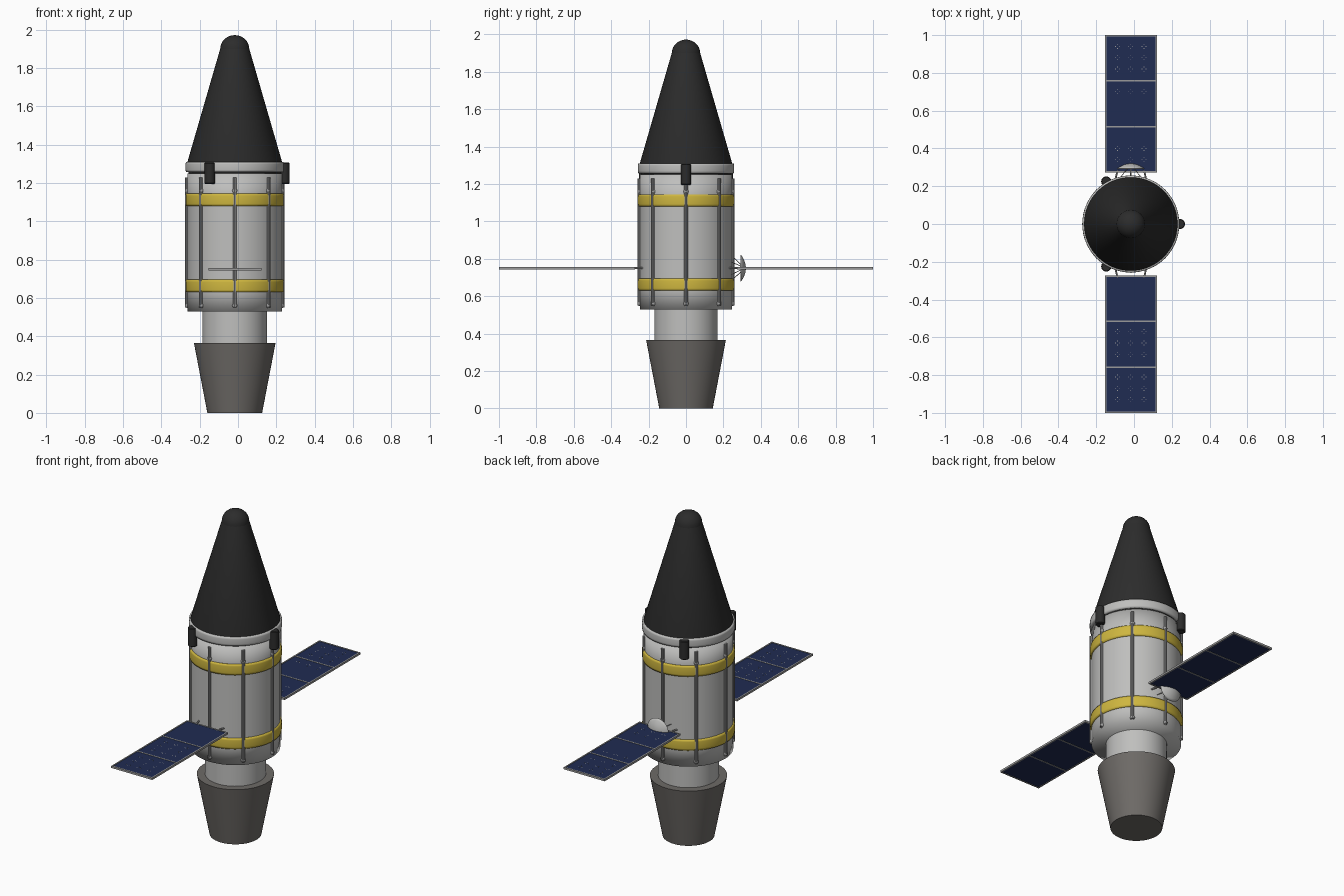
import bpy, bmesh, math
from mathutils import Matrix, Vector

CX = -0.017          # axis of the rocket body
PANEL_Z = 0.75

if "Cube" in bpy.data.objects:
    bpy.data.objects.remove(bpy.data.objects["Cube"], do_unlink=True)


def material(name, rgb, rough=0.6):
    m = bpy.data.materials.new(name)
    m.use_nodes = True
    m.diffuse_color = (*rgb, 1)
    node = m.node_tree.nodes["Principled BSDF"]
    node.inputs["Base Color"].default_value = (*rgb, 1)
    node.inputs["Roughness"].default_value = rough
    return m


BLACK = material("matte black", (0.025, 0.025, 0.025))
HULL = material("hull grey", (0.52, 0.52, 0.51))
GOLD = material("gold foil", (0.62, 0.47, 0.05))
NOZZLE = material("nozzle grey", (0.155, 0.145, 0.135))
METAL = material("rail grey", (0.33, 0.33, 0.33))
BLUE = material("solar blue", (0.014, 0.025, 0.085))


def finish(bm, name, mat, smooth=35):
    bmesh.ops.recalc_face_normals(bm, faces=bm.faces)
    me = bpy.data.meshes.new(name)
    bm.to_mesh(me)
    bm.free()
    me.materials.append(mat)
    ob = bpy.data.objects.new(name, me)
    bpy.context.collection.objects.link(ob)
    if smooth:
        bpy.ops.object.select_all(action='DESELECT')
        ob.select_set(True)
        bpy.context.view_layer.objects.active = ob
        bpy.ops.object.shade_smooth_by_angle(angle=math.radians(smooth))
    return ob


def lathe(name, profile, mat, smooth=35, closed=False, steps=64):
    """Spin a (radius, z) profile round the body axis."""
    bm = bmesh.new()
    vs = [bm.verts.new((CX + r, 0, z)) for r, z in profile]
    edges = [bm.edges.new(p) for p in zip(vs, vs[1:])]
    if closed:
        edges.append(bm.edges.new((vs[-1], vs[0])))
    bmesh.ops.spin(bm, geom=vs + edges, cent=(CX, 0, 0), axis=(0, 0, 1),
                   angle=math.tau, steps=steps, use_merge=True)
    bmesh.ops.remove_doubles(bm, verts=bm.verts, dist=1e-5)
    return finish(bm, name, mat, smooth)


def add_rod(bm, a, b, r, sides=10):
    a, b = Vector(a), Vector(b)
    d = b - a
    m = Matrix.Translation((a + b) / 2) @ d.to_track_quat('Z', 'Y').to_matrix().to_4x4()
    bmesh.ops.create_cone(bm, cap_ends=True, segments=sides, radius1=r,
                          radius2=r, depth=d.length, matrix=m)


def add_box(bm, centre, size):
    bmesh.ops.create_cube(bm, size=1, matrix=Matrix.Translation(centre)
                          @ Matrix.Diagonal((*size, 1)))


def around(radius, angle, z):
    return (CX + radius * math.cos(angle), radius * math.sin(angle), z)


# Engine nozzle, neck and main body
lathe("engine_nozzle", [(0, 0), (0.143, 0), (0.213, 0.365), (0, 0.365)], NOZZLE)
lathe("engine_neck", [(0.168, 0.36), (0.168, 0.535)], HULL)
lathe("main_body", [(0, 0.53), (0.247, 0.53), (0.247, 0.64), (0.247, 1.13),
                    (0.247, 1.25), (0, 1.25)], HULL, smooth=100)

# Softly shaded rings round the body
for name, r, z0, z1, mat in (("lower_band", 0.256, 0.63, 0.695, GOLD),
                             ("upper_band", 0.256, 1.08, 1.145, GOLD),
                             ("collar_ring", 0.257, 1.257, 1.31, HULL)):
    lathe(name, [(0.24, z0), (r - 0.002, z0), (r, z0 + 0.012), (r, z1 - 0.012),
                 (r - 0.002, z1), (0.24, z1)], mat, smooth=100, closed=True)

# Nose cone with a rounded tip
lathe("nose_cone", [(0.24, 1.24), (0.247, 1.31), (0.076, 1.9), (0, 1.9)], BLACK)
dome = [(0.076 * math.cos(t), 1.9 + 0.072 * math.sin(t))
        for t in (i * math.pi / 16 for i in range(8))]
lathe("nose_tip", dome + [(0, 1.972)], BLACK)

# Eight vertical rails with end fittings
bm = bmesh.new()
for i in range(8):
    a = i * math.tau / 8
    add_rod(bm, around(0.249, a, 0.55), around(0.249, a, 1.23), 0.01)
    for z in (0.56, 1.16):
        bmesh.ops.create_uvsphere(bm, u_segments=10, v_segments=6, radius=0.014,
                                  matrix=Matrix.Translation(around(0.245, a, z)))
finish(bm, "body_rails", METAL)

# Three separation latches on the collar
bm = bmesh.new()
for i in range(3):
    a = i * math.tau / 3
    add_rod(bm, around(0.26, a, 1.195), around(0.26, a, 1.307), 0.027, 16)
bmesh.ops.bevel(bm, geom=[e for e in bm.edges if abs(e.verts[0].co.z - e.verts[1].co.z) < 1e-4],
                offset=0.004, segments=1, affect='EDGES')
finish(bm, "collar_latches", BLACK)

# Solar wings: frame, three cells, mounting struts and small contact dots
INNER, OUTER, HALF = 0.272, 1.0, 0.138
CELL = (OUTER - INNER) / 3
for side, label in ((-1, "front"), (1, "back")):
    bm = bmesh.new()
    mid = side * (INNER + OUTER) / 2
    for s in (-1, 1):
        add_box(bm, (CX + 0.002 + s * (HALF - 0.004), mid, PANEL_Z), (0.008, OUTER - INNER, 0.012))
        add_rod(bm, (CX + s * 0.085, side * 0.22, PANEL_Z),
                (CX + s * 0.07, side * 0.285, PANEL_Z), 0.005)
    for k in range(4):
        y = min(max(INNER + k * CELL, INNER + 0.004), OUTER - 0.004)
        add_box(bm, (CX + 0.002, side * y, PANEL_Z), (HALF * 2, 0.008, 0.012))
    finish(bm, label + "_panel_frame", METAL, smooth=0)

    bm = bmesh.new()
    for k in range(3):
        add_box(bm, (CX + 0.002, side * (INNER + (k + 0.5) * CELL), PANEL_Z),
                (HALF * 2 - 0.01, CELL - 0.006, 0.008))
    finish(bm, label + "_solar_cells", BLUE, smooth=0)

    bm = bmesh.new()
    rows = (0.57, 0.63, 0.69, 0.81, 0.87, 0.93) if side < 0 else (0.34, 0.40, 0.70, 0.82, 0.88, 0.94)
    for y in rows:
        for x in (-0.07, 0, 0.07):
            for dx, dy in ((1, 0), (-1, 0), (0, 1), (0, -1)):
                add_box(bm, (CX + x + dx * 0.011, side * y + dy * 0.011, PANEL_Z + 0.004),
                        (0.004, 0.004, 0.001))
    finish(bm, label + "_contact_dots", METAL, smooth=0)

# Dish antenna on the back, bulging outwards, carried by thin struts
bm = bmesh.new()
DISH_R, RIM_Y, TIP_Y = 0.072, 0.294, 0.32
arc = [bm.verts.new((CX + DISH_R * t, TIP_Y - (TIP_Y - RIM_Y) * t * t, PANEL_Z))
       for t in (i / 6 for i in range(7))]
rim = [bm.edges.new(p) for p in zip(arc, arc[1:])]
bmesh.ops.spin(bm, geom=arc + rim, cent=(CX, 0, PANEL_Z), axis=(0, 1, 0),
               angle=math.tau, steps=32, use_merge=True)
bmesh.ops.remove_doubles(bm, verts=bm.verts, dist=1e-5)
dish = finish(bm, "dish_antenna", HULL, smooth=60)
shell = dish.modifiers.new("thickness", 'SOLIDIFY')
shell.thickness = 0.004

bm = bmesh.new()
for i in range(6):
    a = i * math.tau / 6 + math.pi / 6
    add_rod(bm, (CX + 0.065 * math.cos(a), 0.245, PANEL_Z + 0.065 * math.sin(a)),
            (CX, 0.315, PANEL_Z), 0.002, 6)
add_rod(bm, (CX, 0.24, PANEL_Z), (CX, 0.316, PANEL_Z), 0.005)
finish(bm, "dish_struts", METAL)
